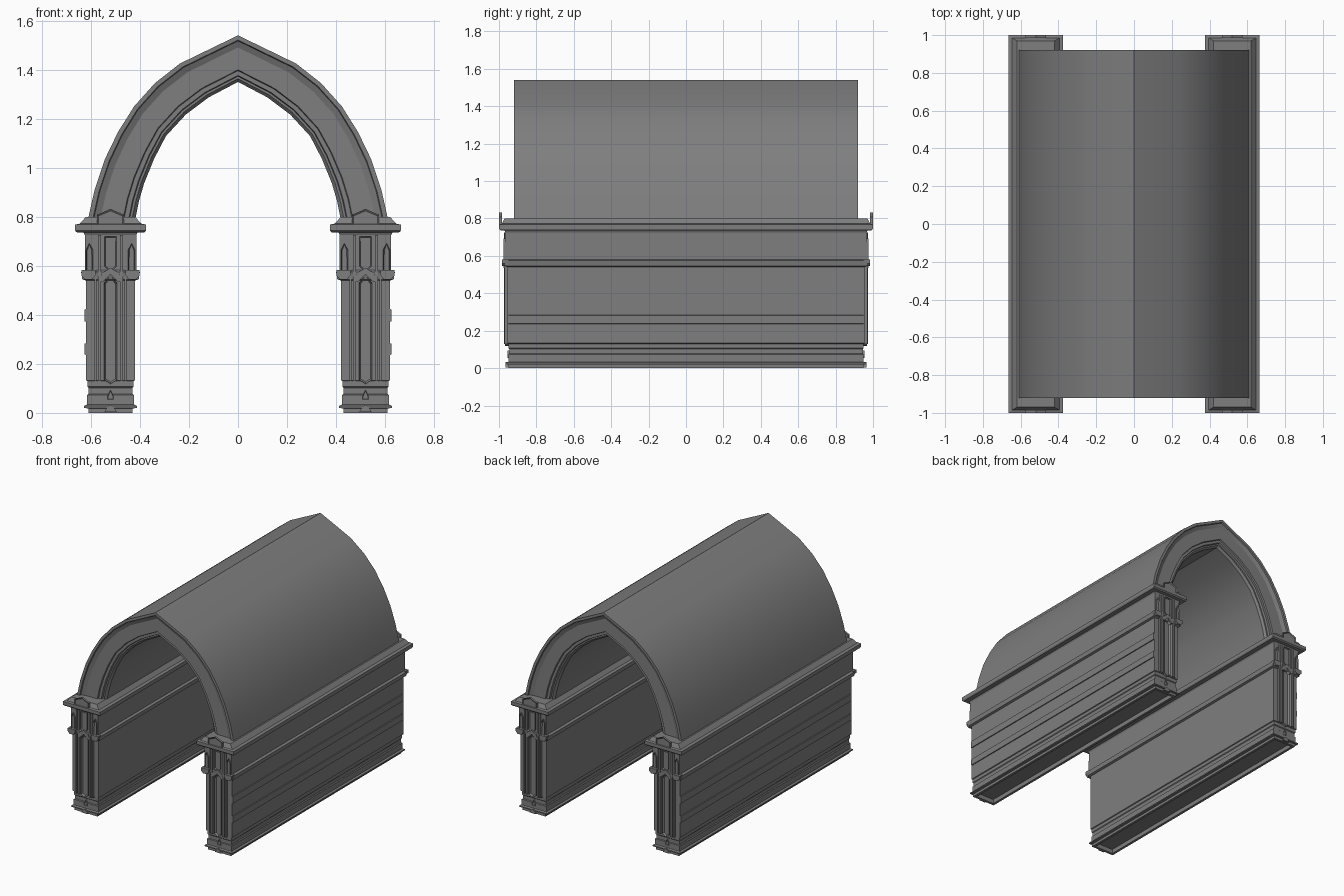
import bpy, bmesh, math

if "Cube" in bpy.data.objects:
    bpy.data.objects.remove(bpy.data.objects["Cube"], do_unlink=True)

CX = 0.52  # centre line of each side wall

stone = bpy.data.materials.new("grey stone")
stone.use_nodes = True
GREY = (0.21, 0.21, 0.21, 1)
stone.diffuse_color = GREY
stone.node_tree.nodes["Principled BSDF"].inputs["Base Color"].default_value = GREY


def finish(name, bm, mirror_x=True, mirror_y=False):
    bmesh.ops.recalc_face_normals(bm, faces=bm.faces)
    me = bpy.data.meshes.new(name)
    bm.to_mesh(me)
    bm.free()
    me.materials.append(stone)
    ob = bpy.data.objects.new(name, me)
    bpy.context.collection.objects.link(ob)
    if mirror_x or mirror_y:
        mod = ob.modifiers.new("mirror", "MIRROR")
        mod.use_axis = (mirror_x, mirror_y, False)
        mod.use_mirror_merge = False
    return ob


def bridge(bm, rings, closed=True):
    for a, b in zip(rings, rings[1:]):
        n = len(a)
        for i in range(n if closed else n - 1):
            j = (i + 1) % n
            bm.faces.new((a[i], a[j], b[j], b[i]))


def symmetric(half):
    """Complete a right-hand outline into one symmetric about dx = 0."""
    return half + [(-x, z) for x, z in reversed(half) if x > 0]


def plate(name, outline, back, front, rim=0, depth=0, shift=0):
    """Upright plate on the wall ends, optionally with a sunk panel."""
    bm = bmesh.new()
    rings = [[bm.verts.new((CX + shift + x, -y, z)) for x, z in outline]
             for y in (back, front)]
    bridge(bm, rings)
    bm.faces.new(rings[0])
    face = bm.faces.new(rings[1])
    bmesh.ops.recalc_face_normals(bm, faces=bm.faces)
    if rim:
        bmesh.ops.inset_region(bm, faces=[face], thickness=rim)
        bmesh.ops.translate(bm, verts=face.verts, vec=(0, depth, 0))
    return finish(name, bm, True, True)


def box_outline(hx, z0, z1):
    return [(hx, z0), (hx, z1), (-hx, z1), (-hx, z0)]


# Side walls: stacked rectangles of half width, half length, height
levels = [
    (.09, .95, 0), (.09, .95, .018), (.108, .96, .02), (.108, .96, .028),
    (.096, .95, .034), (.096, .95, .073), (.09, .945, .077), (.09, .945, .102),
    (.094, .95, .107), (.094, .95, .13), (.1, .955, .133), (.1, .955, .54),
    (.115, .965, .545), (.12, .972, .575), (.105, .965, .582),
    (.105, .965, .725), (.11, .97, .735), (.14, .992, .737),
    (.145, 1, .745), (.145, 1, .768), (.125, .985, .772), (.1, .97, .80),
]
bm = bmesh.new()
rings = [[bm.verts.new((CX + sx * hx, sy * hy, z))
          for sx, sy in ((1, 1), (-1, 1), (-1, -1), (1, -1))]
         for hx, hy, z in levels]
bridge(bm, rings)
bm.faces.new(rings[-1])
base = bm.faces.new(rings[0])
bmesh.ops.recalc_face_normals(bm, faces=bm.faces)
bmesh.ops.inset_region(bm, faces=[base], thickness=.025)
hollow = bmesh.ops.extrude_discrete_faces(bm, faces=[base])["faces"][0]
bmesh.ops.translate(bm, verts=hollow.verts, vec=(0, 0, .03))
finish("side_walls", bm)

# Raised boards on the outer faces
for i, (z0, z1) in enumerate(((.235, .285), (.37, .425))):
    bm = bmesh.new()
    section = ((.61, z0), (.626, z0 + .003), (.626, z1 - .003), (.61, z1))
    rings = [[bm.verts.new((x, y, z)) for x, z in section] for y in (-.95, .95)]
    bridge(bm, rings)
    for r in rings:
        bm.faces.new(r)
    finish("outer_board_%d" % (i + 1), bm)

# Vault: pointed arch with moulded ends
outer = [(0, 1.54), (.237, 1.425), (.339, 1.345), (.424, 1.25),
         (.49, 1.145), (.543, 1.035), (.585, .91), (.613, .785)]
inner = [(0, 1.35), (.118, 1.288), (.212, 1.218), (.294, 1.129),
         (.343, 1.035), (.384, .933), (.405, .86), (.42, .785)]
# Fraction from outer to inner edge, and distance of the moulding from centre
steps = [(0, .92), (.1, .92), (.12, .912), (.26, .9), (.74, .9),
         (.76, .89), (.86, .89), (.88, .875), (.93, .875), (1, .86)]
loop = [(t, -y) for t, y in steps] + [(t, y) for t, y in reversed(steps)]
bm = bmesh.new()
rings = []
for side in (1, -1):
    arch = list(zip(outer, inner))
    if side == 1:
        arch.reverse()
    else:
        arch = arch[1:]
    for (ox, oz), (ix, iz) in arch:
        rings.append([bm.verts.new((side * (ox + t * (ix - ox)), y, oz + t * (iz - oz)))
                      for t, y in loop])
bridge(bm, rings)
bm.faces.new(rings[0])
bm.faces.new(rings[-1])
vault = finish("pointed_vault", bm, False)
bpy.context.view_layer.objects.active = vault
vault.select_set(True)
bpy.ops.object.shade_smooth_by_angle(angle=math.radians(24))
vault.select_set(False)

# Small gable on top of each cornice end
plate("cornice_gable", symmetric([(.055, .765), (.055, .808), (0, .832)]),
      .985, 1, .008, .005)

# Tall sunk panel with pointed ends on each pier
plate("lower_panel", symmetric([(0, .118), (.027, .135), (.027, .53), (0, .56)]),
      .94, .968, .008, .012)
plate("upper_panel", symmetric([(0, .575), (.025, .598), (.025, .72), (0, .72)]),
      .95, .974, .005, .009)

# Chevron hood between the two panels
plate("panel_hood", [(-.05, .535), (-.03, .535), (0, .565), (.03, .535),
                     (.05, .535), (.035, .57), (0, .592), (-.035, .57)],
      .95, .976)

for side, word in ((1, "outer"), (-1, "inner")):
    # Slim shafts beside the panel
    plate(word + "_shaft", box_outline(.006, .13, .725), .94, .974, shift=side * .045)
    plate(word + "_thin_shaft", box_outline(.004, .13, .725), .94, .970, shift=side * .062)
    # Lancet niche on a bracket
    plate(word + "_niche", symmetric([(.014, .58), (.014, .665), (0, .692)]),
          .95, .975, .005, .008, shift=side * .086)
    plate(word + "_bracket", symmetric([(.014, .545), (.028, .56), (.028, .582)]),
          .95, .985, shift=side * .09)

# Pointed ornaments on the plinth
plate("plinth_ornament", symmetric([(.012, .055), (.012, .07), (0, .093)]),
      .935, .954, .003, .003)
plate("foot_ornament", symmetric([(.025, .004), (.015, .022), (0, .034)]),
      .935, .964)
